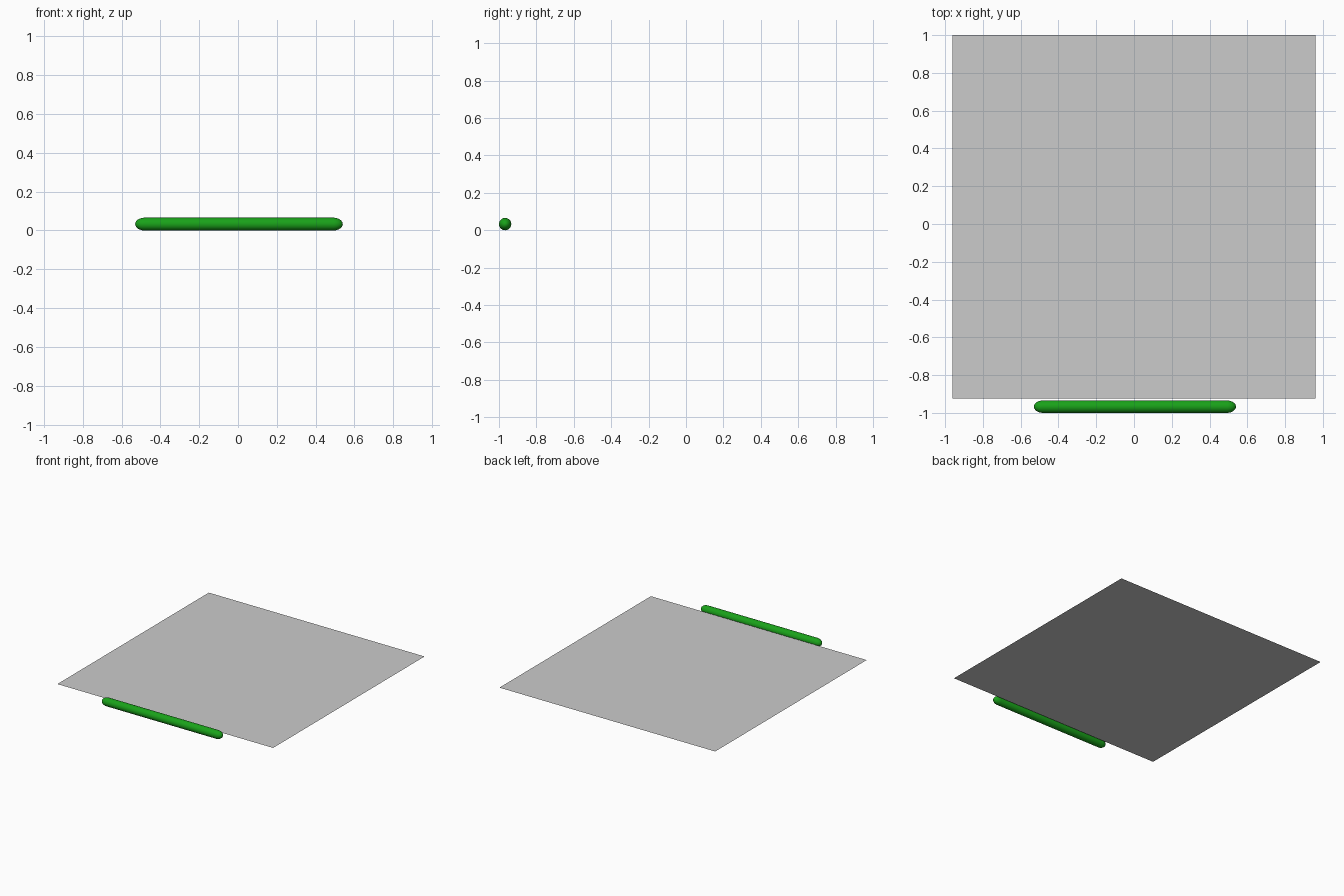
import bpy, bmesh, math
from mathutils import Vector, Matrix

if "Cube" in bpy.data.objects:
    bpy.data.objects.remove(bpy.data.objects["Cube"])

R = 0.033          # rod radius
CAP = 0.05         # length of the rounded ends
X0, X1 = -0.53, 0.54
Y, Z = -0.967, R


def make_object(name, bm):
    mesh = bpy.data.meshes.new(name)
    bm.to_mesh(mesh)
    bm.free()
    obj = bpy.data.objects.new(name, mesh)
    bpy.context.collection.objects.link(obj)
    return obj


# Flat sheet without thickness, level with the rod axis
bm = bmesh.new()
bmesh.ops.create_grid(bm, x_segments=1, y_segments=1, size=1)
bmesh.ops.scale(bm, vec=(0.96, 0.9625, 1), verts=bm.verts)
bmesh.ops.translate(bm, vec=(0, 0.0375, Z), verts=bm.verts)
make_object("flat_panel", bm)

# Rod: a sphere stretched into rounded ends and pulled apart along x
bm = bmesh.new()
bmesh.ops.create_uvsphere(bm, u_segments=32, v_segments=17, radius=1,
                          matrix=Matrix.Rotation(math.pi / 2, 4, 'Y'))
half = (X1 - X0) / 2 - CAP
for v in bm.verts:
    side = 1 if v.co.x > 0 else -1
    r = math.hypot(v.co.y, v.co.z)
    scale = R / math.cos(math.pi / 34) if r else R
    v.co = Vector((v.co.x * CAP + side * half + (X0 + X1) / 2,
                   v.co.y * scale + Y, v.co.z * scale + Z))
for f in bm.faces:
    f.smooth = True
rod = make_object("handle_rod", bm)

green = bpy.data.materials.new("green")
green.diffuse_color = (0.01, 0.36, 0.01, 1)
green.use_nodes = True
green.node_tree.nodes["Principled BSDF"].inputs["Base Color"].default_value = green.diffuse_color
rod.data.materials.append(green)
